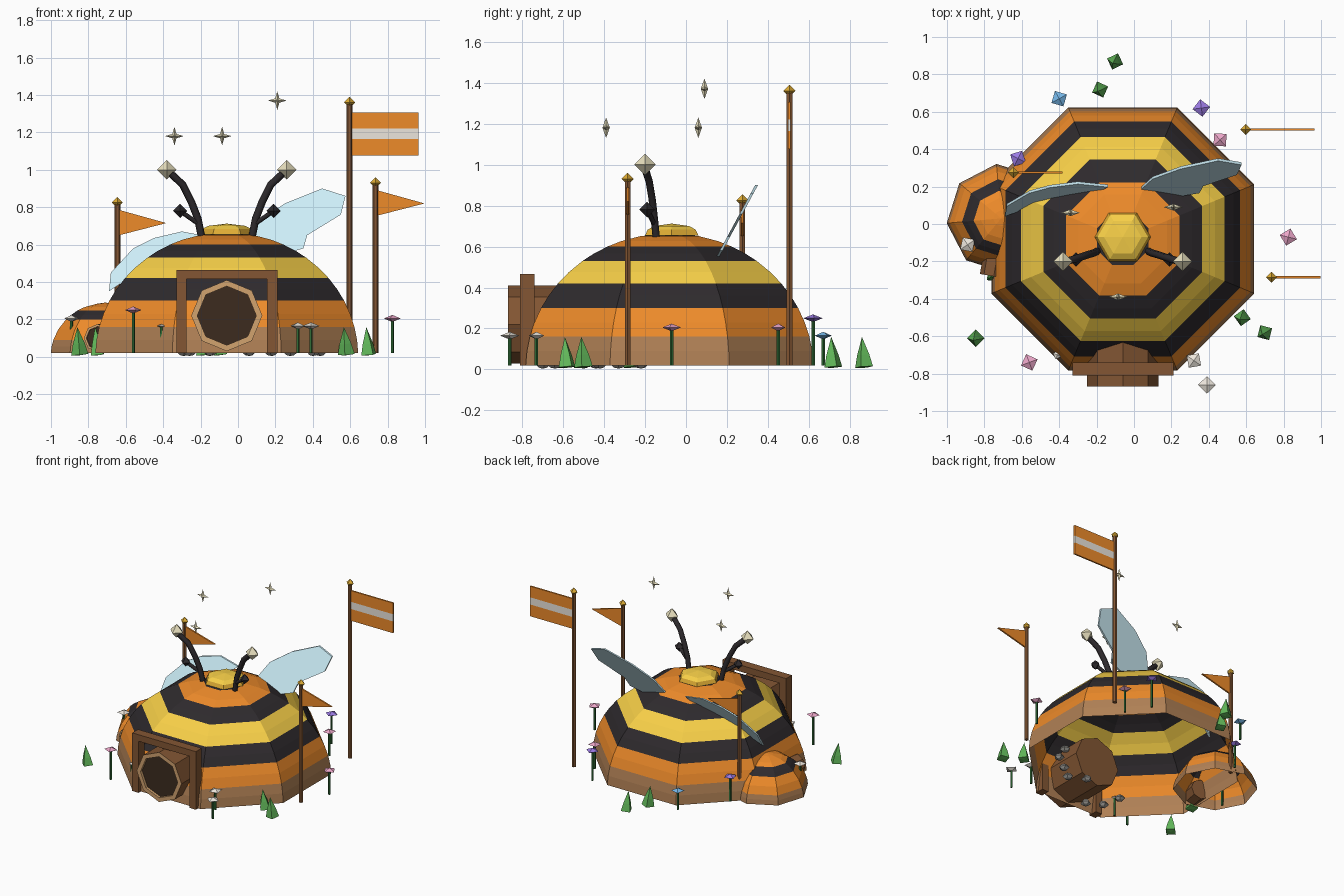
import bpy, bmesh
from math import pi, cos, sin, radians

if "Cube" in bpy.data.objects:
    bpy.data.objects.remove(bpy.data.objects["Cube"])

def mat(name, hexcol):
    m = bpy.data.materials.new(name)
    c = [int(hexcol[i:i + 2], 16) / 255 for i in (0, 2, 4)]
    m.diffuse_color = [v / 12.92 if v < .04 else ((v + .055) / 1.055) ** 2.4 for v in c] + [1]
    m.use_nodes = True
    m.node_tree.nodes["Principled BSDF"].inputs["Base Color"].default_value = m.diffuse_color
    return m

ORANGE, YELLOW, BLACK = mat("orange", "EE8B2A"), mat("yellow", "F8D048"), mat("black", "2E2A2D")
BASE, WOOD, TAN, HOLE = mat("clay", "B08055"), mat("wood", "835633"), mat("tan", "D2A36F"), mat("hole", "3C2B1F")
GOLD, CREAM, BLUE = mat("gold", "DFAC34"), mat("cream", "E8E0BE"), mat("wing_blue", "CDEEF8")
GREEN, STEM, STONE, WHITE = mat("leaf", "62B85A"), mat("stem", "2F6B35"), mat("stone", "96948F"), mat("white", "ECE6DC")
PINK, PURPLE, SKY = mat("pink", "EBA6C8"), mat("purple", "9A7AE2"), mat("sky", "76B8EA")

def finish(name, bm, mats, loc=(0, 0, 0), rot=(0, 0, 0)):
    me = bpy.data.meshes.new(name)
    bm.to_mesh(me)
    bm.free()
    for m in mats:
        me.materials.append(m)
    ob = bpy.data.objects.new(name, me)
    ob.location, ob.rotation_euler = loc, rot
    bpy.context.collection.objects.link(ob)
    return ob

def lathe(name, prof, n, mats, loc, rot=(0, 0, 0), phase=0.0):
    """Revolve (radius, z) points in n flat sides, one material per band."""
    bm = bmesh.new()
    rings = [[bm.verts.new((r * cos(phase + 2 * pi * i / n), r * sin(phase + 2 * pi * i / n), z))
              for i in range(n)] for r, z in prof]
    for k in range(len(prof) - 1):
        a, b = rings[k], rings[k + 1]
        for i in range(n):
            j = (i + 1) % n
            bm.faces.new((a[i], a[j], b[j], b[i])).material_index = min(k, len(mats) - 1)
    bmesh.ops.remove_doubles(bm, verts=bm.verts, dist=1e-5)
    return finish(name, bm, mats, loc, rot)

def gem(name, loc, r, h, m, phase=0.0):
    return lathe(name, [(0, -h), (r, 0), (0, h)], 4, [m], loc, phase=phase)

def rod(name, loc, r, z0, z1, m, n=6):
    return lathe(name, [(0, z0), (r, z0), (r, z1), (0, z1)], n, [m], (loc[0], loc[1], 0))

def box(name, x, y, z, m):
    bm = bmesh.new()
    bmesh.ops.create_cube(bm, size=1)
    for v in bm.verts:
        v.co = [(a[0] + a[1]) / 2 + c * (a[1] - a[0]) for a, c in zip((x, y, z), v.co)]
    return finish(name, bm, [m])

def plate(name, pts, yfun, t, m):
    """Thin plate from an (x, z) outline, y following yfun(z)."""
    bm = bmesh.new()
    f = bm.faces.new([bm.verts.new((x, yfun(z) - t / 2, z)) for x, z in pts])
    ex = bmesh.ops.extrude_face_region(bm, geom=[f])
    bmesh.ops.translate(bm, vec=(0, t, 0), verts=[v for v in ex["geom"] if isinstance(v, bmesh.types.BMVert)])
    bmesh.ops.recalc_face_normals(bm, faces=bm.faces)
    return finish(name, bm, [m])

def tube(name, pts, r, m):
    cu = bpy.data.curves.new(name, 'CURVE')
    cu.dimensions, cu.bevel_depth, cu.bevel_resolution, cu.use_fill_caps = '3D', r, 1, True
    sp = cu.splines.new('POLY')
    sp.points.add(len(pts) - 1)
    for p, c in zip(sp.points, pts):
        p.co = (*c, 1)
    cu.materials.append(m)
    bpy.context.collection.objects.link(bpy.data.objects.new(name, cu))

# striped domes, open underneath, following an elliptical profile
def dome(name, levels, bands, a, h, loc, phase):
    prof, mats = [], []
    r = lambda z: a * max(0, 1 - (z / h) ** 2) ** .5
    for z0, z1, m in zip(levels, levels[1:], bands):
        prof += [(r(z0), z0), (r((z0 + z1) / 2), (z0 + z1) / 2)]
        mats += [m, m]
    prof.append((r(levels[-1]), levels[-1]))
    lathe(name, prof + [(0, levels[-1] + .006)], 8, mats + [BLACK if a > .5 else ORANGE], loc, phase=phase)

CX, CY = -.06, -.08
K = 1 / cos(pi / 8)
dome("main_dome", (.02, .16, .30, .42, .53, .60, .652), (BASE, ORANGE, BLACK, YELLOW, BLACK, ORANGE),
     .703 * K, .665, (CX, CY, 0), pi / 8)
dome("side_dome", (.02, .09, .20, .248, .284), (BASE, ORANGE, BLACK, ORANGE), .293, .287,
     (-.71, .03, 0), radians(5))
lathe("dome_cap", [(0, .65), (.15, .655), (.135, .682), (.10, .70), (0, .712)], 6,
      [GOLD, GOLD, YELLOW, YELLOW], (CX, -.07, 0))

# octagonal doorways and timber frame
def doorway(name, loc, r, depth, rz=0):
    lathe(name, [(0, .02), (r * .83, .02), (r * .83, 0), (r, 0), (r, depth), (0, depth)], 8,
          [HOLE, TAN, TAN, WOOD, WOOD], loc, (-pi / 2, 0, rz))
doorway("main_doorway", (CX, -.87, .22), .19, .40)
doorway("side_doorway", (-.75, -.28, .10), .075, .14, radians(-10))
for s, side in ((-1, "left"), (1, "right")):
    xs = sorted((CX + s * .27, CX + s * .215))
    box(side + "_door_post", xs, (-.81, -.74), (.02, .42), WOOD)
box("door_lintel", (CX - .27, CX + .27), (-.81, -.74), (.415, .465), WOOD)

# antennae with cream tips and dark side knobs
for s, side in ((-1, "left"), (1, "right")):
    P = lambda d, y, z: (CX + s * d, y, z)
    tube(side + "_antenna", [P(.135, -.145, .64), P(.155, -.155, .74), P(.19, -.165, .83),
                             P(.235, -.18, .92), P(.30, -.20, .98)], .02, BLACK)
    tube(side + "_antenna_twig", [P(.15, -.155, .71), P(.25, -.19, .78)], .013, BLACK)
    gem(side + "_antenna_tip", P(.32, -.20, 1.0), .052, .052, CREAM)
    gem(side + "_antenna_knob", P(.25, -.19, .78), .038, .038, BLACK)

# wings share one tilted plane
tilt = lambda z: .15 + .54 * (z - .54)
plate("right_wing", [(.04, .62), (.10, .72), (.25, .82), (.45, .90), (.575, .86), (.55, .76),
                     (.37, .65), (.35, .58), (.20, .535)], tilt, .014, BLUE)
plate("left_wing", [(-.14, .64), (-.30, .67), (-.45, .635), (-.56, .58), (-.68, .45), (-.69, .35),
                    (-.60, .41), (-.40, .52), (-.22, .56)], tilt, .014, BLUE)

# flag poles
def pole(name, x, y, top):
    rod(name, (x, y), .016, .02, top, WOOD)
    gem(name + "_finial", (x, y, top), .03, .03, GOLD)
pole("tall_pole", .597, .505, 1.36)
for i, (z0, z1, m) in enumerate(((1.075, 1.165, ORANGE), (1.165, 1.22, WHITE), (1.22, 1.305, ORANGE))):
    box(f"flag_stripe_{i}", (.607, .965), (.499, .511), (z0, z1), m)
for side, x, y, top in (("right", .735, -.285, .93), ("left", -.645, .275, .825)):
    pole(side + "_pole", x, y, top)
    plate(side + "_pennant", [(x + .01, top - .04), (x + .01, top - .175), (x + .262, top - .11)],
          lambda z, y=y: y, .012, ORANGE)

# floating four-pointed stars
for i, loc in enumerate(((-.34, .06, 1.18), (-.085, -.39, 1.18), (.21, .09, 1.37))):
    bm = bmesh.new()
    rim = [bm.verts.new(((.05 if k % 2 == 0 else .016) * cos(k * pi / 4), 0,
                         (.05 if k % 2 == 0 else .016) * sin(k * pi / 4))) for k in range(8)]
    for yy in (-.018, .018):
        tip = bm.verts.new((0, yy, 0))
        for k in range(8):
            bm.faces.new((rim[k], rim[(k + 1) % 8], tip))
    bmesh.ops.recalc_face_normals(bm, faces=bm.faces)
    finish(f"star_{i}", bm, [CREAM], loc)

# flowers
for i, (x, y, z, m) in enumerate(((-.40, .67, .165, SKY), (-.62, .35, .21, PURPLE), (.36, .62, .25, PURPLE),
        (.46, .45, .205, PINK), (.825, -.07, .205, PINK), (-.56, -.74, .25, PINK), (.32, -.73, .165, WHITE),
        (.39, -.86, .165, WHITE), (-.89, -.11, .205, WHITE), (-.41, -.70, .165, WHITE))):
    rod(f"flower_stem_{i}", (x, y), .009, .02, z, STEM, 5)
    r = .047 if i < 9 else .025
    gem(f"flower_head_{i}", (x, y, z), r, r * .4, m, .5 + i * .6)

# pointed grass tufts
for i, (x, y) in enumerate(((-.845, -.61), (-.75, -.27), (.58, -.50), (.70, -.58), (-.10, .87), (-.18, .72))):
    lathe(f"grass_{i}", [(0, .008), (.046, .012), (.032, .07), (0, .16)], 4, [GREEN], (x, y, 0),
          (radians(4), radians(-5), 0), i * .7)

# pebbles tucked under the dome
for i, (x, y) in enumerate(((.40, -.33), (.28, -.42), (.18, -.50), (.06, -.44), (-.15, -.70),
                            (-.26, -.64), (-.29, -.50), (.44, -.22))):
    lathe(f"pebble_{i}", [(0, .004), (.022, .009), (.038, .024), (.022, .045), (0, .048)], 5, [STONE],
          (x, y, 0), phase=i)
